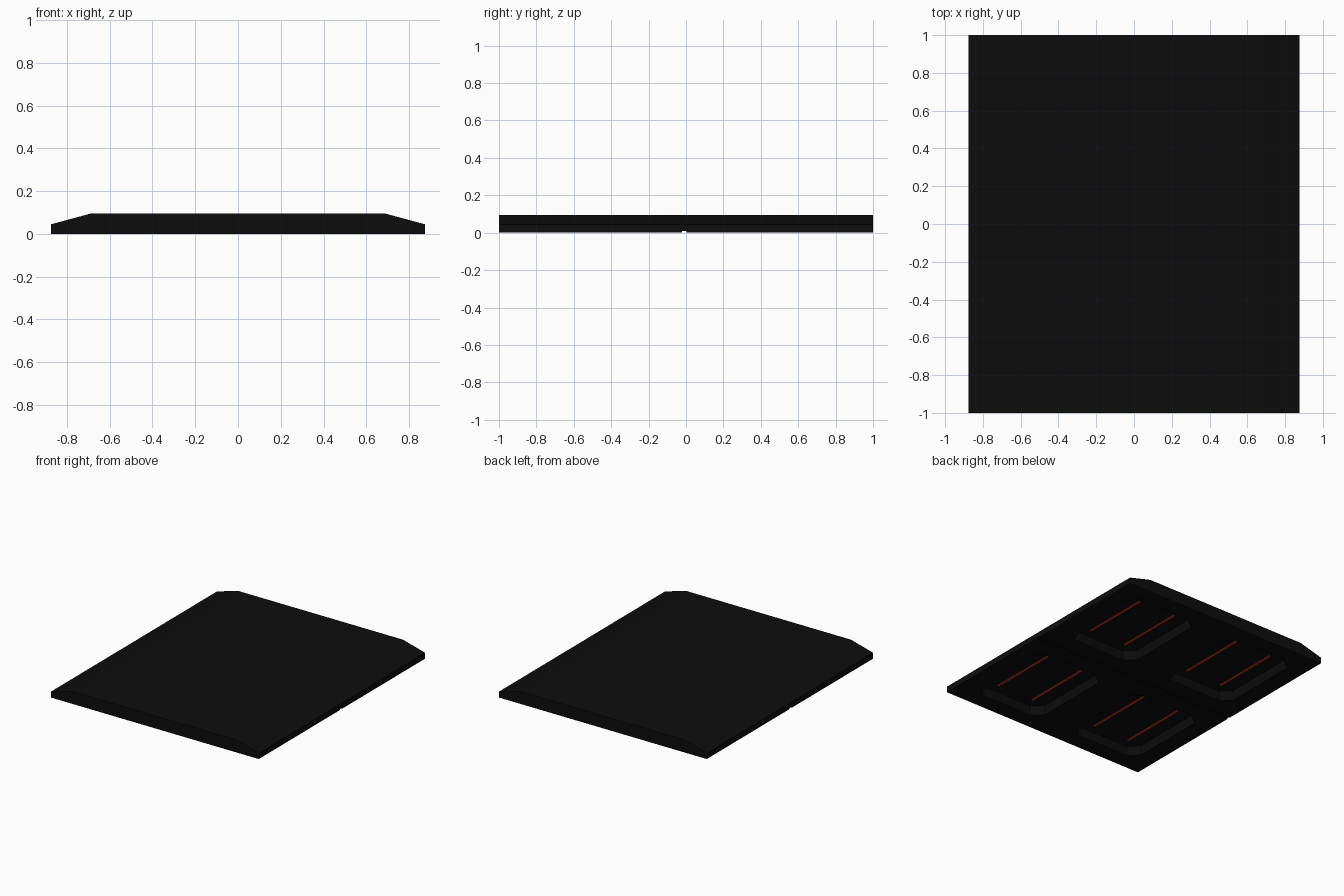
import bpy, bmesh

if "Cube" in bpy.data.objects:
    bpy.data.objects.remove(bpy.data.objects["Cube"])


def material(name, rgb):
    m = bpy.data.materials.new(name)
    m.diffuse_color = (*rgb, 1)
    m.use_nodes = True
    m.node_tree.nodes["Principled BSDF"].inputs["Base Color"].default_value = m.diffuse_color
    return m


BLACK = material("matte black", (0.004, 0.004, 0.004))
RED = material("glowing red", (0.75, 0.04, 0.012))


def make_object(name, bm, mat):
    bmesh.ops.recalc_face_normals(bm, faces=bm.faces)
    me = bpy.data.meshes.new(name)
    bm.to_mesh(me)
    bm.free()
    me.materials.append(mat)
    ob = bpy.data.objects.new(name, me)
    bpy.context.collection.objects.link(ob)
    return ob


def loft(bm, lower, upper):
    """Closed prism between two matching outlines."""
    a = [bm.verts.new(p) for p in lower]
    b = [bm.verts.new(p) for p in upper]
    n = len(a)
    bm.faces.new(a[::-1])
    bm.faces.new(b)
    for i in range(n):
        j = (i + 1) % n
        bm.faces.new((a[i], a[j], b[j], b[i]))


def box(bm, x0, x1, y0, y1, z0, z1):
    c = [(x0, y0), (x1, y0), (x1, y1), (x0, y1)]
    loft(bm, [(x, y, z0) for x, y in c], [(x, y, z1) for x, y in c])


def octagon(cx, cy, hx, hy, c, z):
    pts = [(hx, -hy + c), (hx, hy - c), (hx - c, hy), (-hx + c, hy),
           (-hx, hy - c), (-hx, -hy + c), (-hx + c, -hy), (hx - c, -hy)]
    return [(cx + x, cy + y, z) for x, y in pts]


# slab with sloping long edges
profile = [(-0.875, 0), (0.875, 0), (0.875, 0.045), (0.69, 0.095),
           (-0.69, 0.095), (-0.875, 0.045)]
bm = bmesh.new()
loft(bm, [(x, -1, z) for x, z in profile], [(x, 1, z) for x, z in profile])
slab = make_object("slab", bm, BLACK)

CENTRES = [(sx * 0.44, sy * 0.505) for sx in (-1, 1) for sy in (-1, 1)]
DEPTH = 0.058

# four underside recesses and the thin groove between them
bm = bmesh.new()
for cx, cy in CENTRES:
    s = 0.02 / DEPTH * 0.02
    loft(bm, octagon(cx, cy, 0.295 + s, 0.365 + s, 0.07, -0.02),
         octagon(cx, cy, 0.275, 0.345, 0.07, DEPTH))
box(bm, -1, 1, -0.022, 0.002, -0.02, 0.008)
cutter = make_object("recess_cutter", bm, BLACK)
cutter.hide_render = True
cutter.hide_viewport = True
cutter.display_type = 'WIRE'

mod = slab.modifiers.new("recesses", 'BOOLEAN')
mod.operation = 'DIFFERENCE'
mod.solver = 'EXACT'
mod.object = cutter

# two light strips in each recess
bm = bmesh.new()
for cx, cy in CENTRES:
    for s in (-0.155, 0.155):
        box(bm, cx + s - 0.007, cx + s + 0.007, cy - 0.27, cy + 0.27,
            DEPTH - 0.004, DEPTH + 0.002)
make_object("light_strips", bm, RED)
